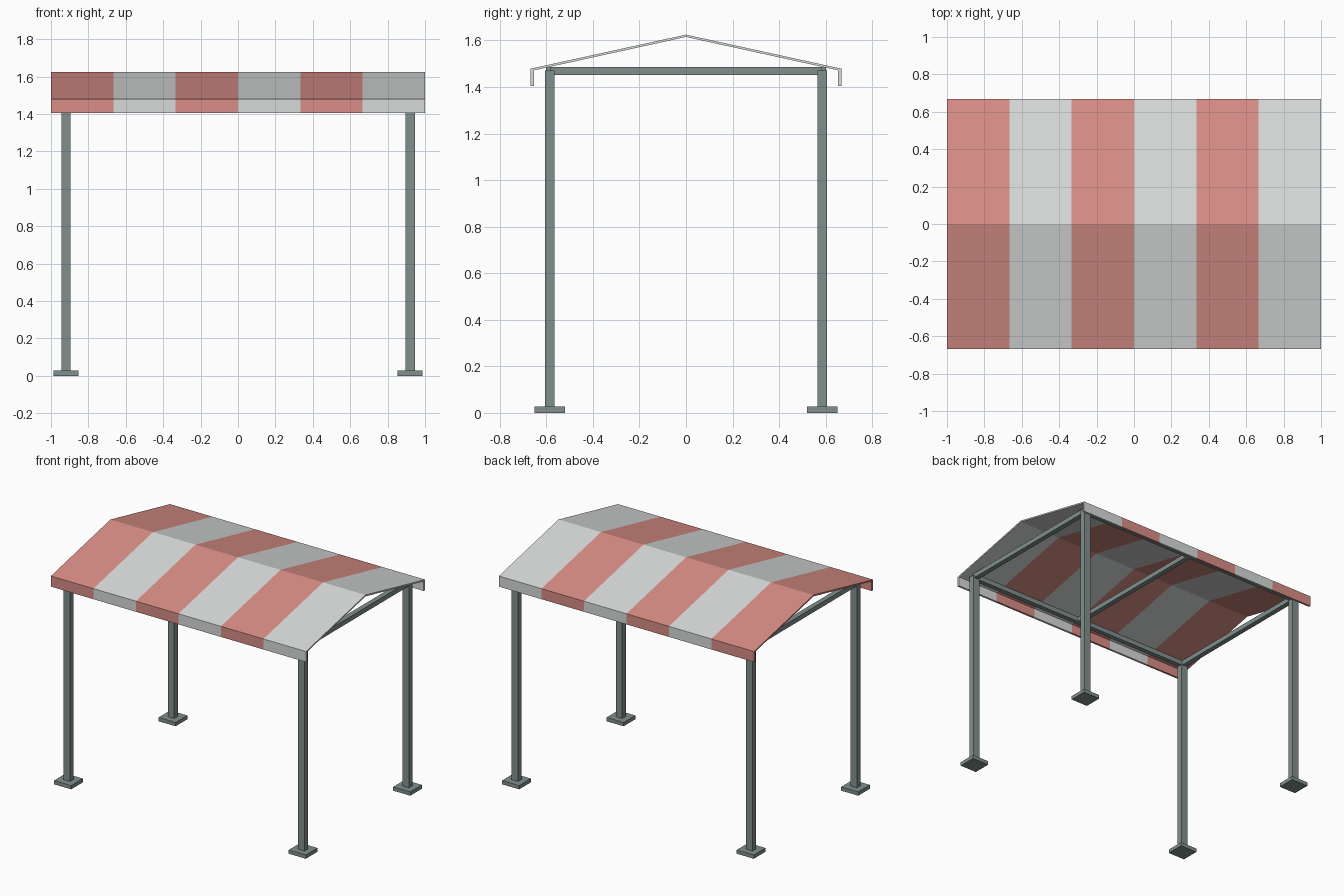
import bpy
import bmesh

cube = bpy.data.objects.get("Cube")
if cube:
    bpy.data.objects.remove(cube)


def material(name, r, g, b):
    m = bpy.data.materials.new(name)
    m.use_nodes = True
    m.diffuse_color = (r, g, b, 1)
    m.node_tree.nodes["Principled BSDF"].inputs["Base Color"].default_value = (r, g, b, 1)
    return m


RED = material("faded_red_canvas", 0.69, 0.27, 0.24)
WHITE = material("off_white_canvas", 0.69, 0.71, 0.70)
STEEL = material("grey_green_steel", 0.22, 0.28, 0.27)


def finish(name, bm, mats):
    bmesh.ops.recalc_face_normals(bm, faces=bm.faces)
    mesh = bpy.data.meshes.new(name)
    bm.to_mesh(mesh)
    bm.free()
    for m in mats:
        mesh.materials.append(m)
    obj = bpy.data.objects.new(name, mesh)
    bpy.context.collection.objects.link(obj)
    return obj


def box(name, centre, size):
    bm = bmesh.new()
    bmesh.ops.create_cube(bm, size=1)
    bmesh.ops.scale(bm, vec=size, verts=bm.verts)
    bmesh.ops.translate(bm, vec=centre, verts=bm.verts)
    return finish(name, bm, [STEEL])


LEG_X, LEG_Y = 0.92, 0.585
BEAM_Z, BEAM_H = 1.469, 0.034

# Legs with foot plates
for sx, side in ((1, "left"), (-1, "right")):
    for sy, end in ((-1, "front"), (1, "back")):
        x, y = sx * LEG_X, sy * LEG_Y
        box(f"{end}_{side}_leg", (x, y, 0.748), (0.05, 0.042, 1.446))
        box(f"{end}_{side}_foot", (x, y, 0.0135), (0.134, 0.13, 0.027))

# Eave beams and cross beams
for sy, end in ((-1, "front"), (1, "back")):
    box(f"{end}_eave_beam", (0, sy * LEG_Y, BEAM_Z), (2 * LEG_X, 0.034, BEAM_H))
for x, name in ((-LEG_X, "right"), (0, "middle"), (LEG_X, "left")):
    box(f"{name}_cross_beam", (x, 0, BEAM_Z), (0.036, 2 * LEG_Y, BEAM_H))

# Striped gable canopy with hanging valances: one profile swept along x
outer = [(-0.667, 1.404), (-0.667, 1.479), (0, 1.625), (0.667, 1.479), (0.667, 1.404)]
inner = [(-0.652, 1.404), (-0.652, 1.472), (0, 1.615), (0.652, 1.472), (0.652, 1.404)]
profile = outer + inner[::-1]
n, stripes = len(profile), 6
bm = bmesh.new()
rings = [[bm.verts.new((-1 + 2 * i / stripes, y, z)) for y, z in profile]
         for i in range(stripes + 1)]
for i in range(stripes):
    a, b = rings[i], rings[i + 1]
    for j in range(n):
        k = (j + 1) % n
        bm.faces.new((a[j], a[k], b[k], b[j])).material_index = i % 2
for ring, colour in ((rings[0], 0), (rings[-1], 1)):
    for j in range(len(outer) - 1):
        face = bm.faces.new((ring[j], ring[j + 1], ring[n - 2 - j], ring[n - 1 - j]))
        face.material_index = colour
finish("striped_canopy", bm, [RED, WHITE])
